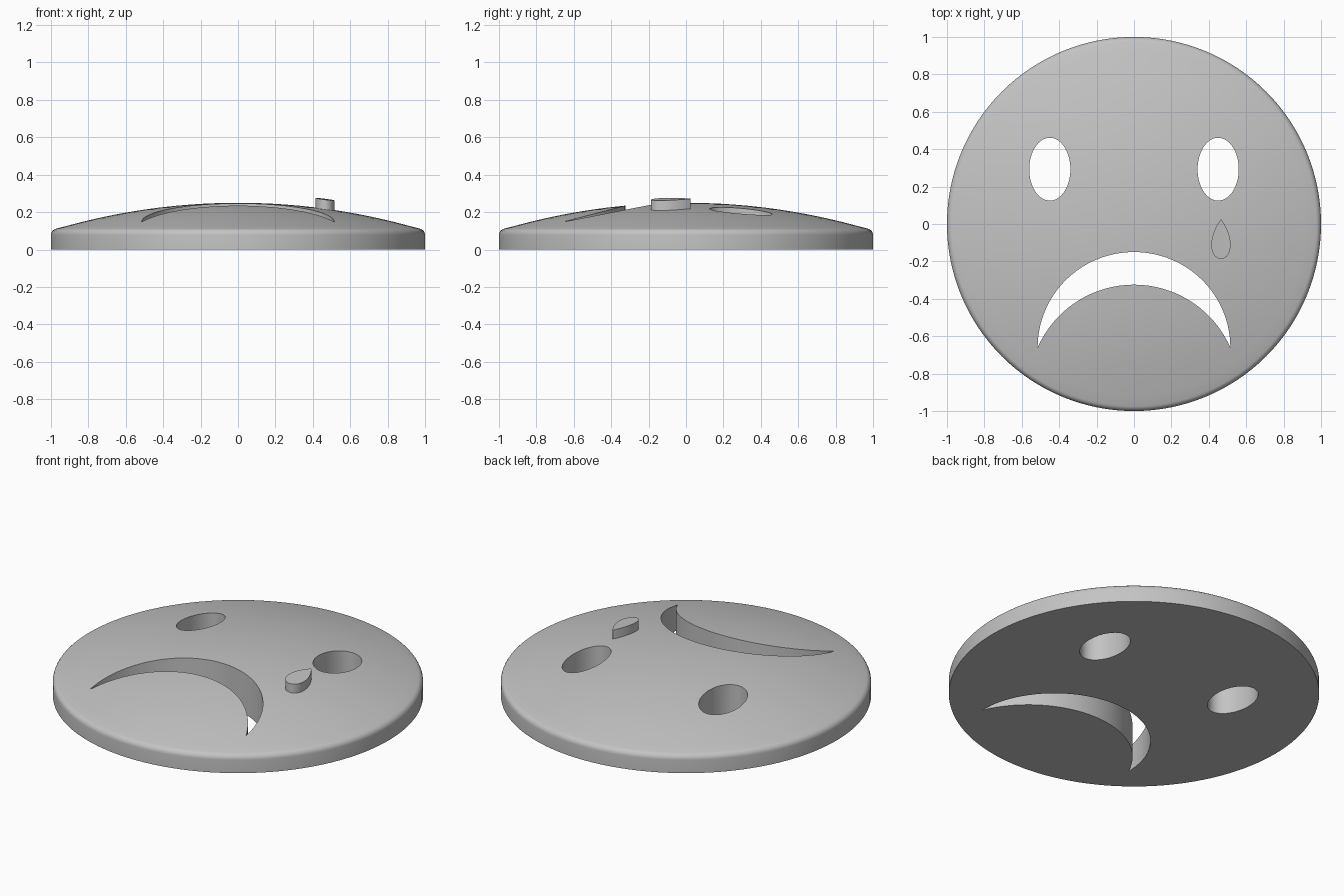
import bpy, bmesh
from math import sin, cos, pi, sqrt, atan2

if "Cube" in bpy.data.objects:
    bpy.data.objects.remove(bpy.data.objects["Cube"], do_unlink=True)

grey = bpy.data.materials.new("light_grey")
grey.diffuse_color = (0.55, 0.55, 0.55, 1)
grey.use_nodes = True
grey.node_tree.nodes["Principled BSDF"].inputs["Base Color"].default_value = (0.55, 0.55, 0.55, 1)

TOP, DOME_R, SEGMENTS = 0.25, 3.45, 128


def dome(x, y):
    """Height of the domed top above a point."""
    return TOP - DOME_R + sqrt(DOME_R ** 2 - x * x - y * y)


def finish(bm, name):
    bmesh.ops.recalc_face_normals(bm, faces=bm.faces)
    mesh = bpy.data.meshes.new(name)
    bm.to_mesh(mesh)
    bm.free()
    obj = bpy.data.objects.new(name, mesh)
    bpy.context.collection.objects.link(obj)
    mesh.materials.append(grey)
    return obj


def prism(name, outline, bottom, top):
    """Extrude an outline upright; top is a function of x and y."""
    bm = bmesh.new()
    low = [bm.verts.new((x, y, bottom)) for x, y in outline]
    high = [bm.verts.new((x, y, top(x, y))) for x, y in outline]
    bm.faces.new(low)
    bm.faces.new(high)
    n = len(outline)
    for i in range(n):
        j = (i + 1) % n
        bm.faces.new((low[i], low[j], high[j], high[i]))
    return finish(bm, name)


def activate(obj):
    bpy.ops.object.select_all(action="DESELECT")
    obj.select_set(True)
    bpy.context.view_layer.objects.active = obj


# Domed disc: flat base, short wall, rounded rim, shallow dome
rim = 0.035
rim_z = dome(1 - rim, 0) - rim
profile = [(1, 0), (1, rim_z)]
profile += [(1 - rim + rim * cos(a), rim_z + rim * sin(a))
            for a in (i * pi / 2 * 0.83 / 6 for i in range(1, 7))]
profile += [(r / 12, dome(r / 12, 0)) for r in range(11, 0, -1)]

bm = bmesh.new()
rings = [[bm.verts.new((r * cos(2 * pi * i / SEGMENTS), r * sin(2 * pi * i / SEGMENTS), z))
          for i in range(SEGMENTS)] for r, z in profile]
apex = bm.verts.new((0, 0, TOP))
bm.faces.new(rings[0])
for i in range(SEGMENTS):
    j = (i + 1) % SEGMENTS
    for a, b in zip(rings, rings[1:]):
        bm.faces.new((a[i], a[j], b[j], b[i]))
    bm.faces.new((rings[-1][i], rings[-1][j], apex))
face = finish(bm, "face_disc")

# Eye holes
cutters = []
for side, name in ((1, "left_eye_cutter"), (-1, "right_eye_cutter")):
    oval = [(side * 0.45 + 0.11 * cos(2 * pi * i / 64), 0.293 + 0.168 * sin(2 * pi * i / 64))
            for i in range(64)]
    cutters.append(prism(name, oval, -0.2, lambda x, y: 0.5))

# Downturned mouth: crescent between two arcs sharing their tips
tip_x, tip_y, inner_r = 0.515, -0.66, 0.563
inner_y = tip_y - sqrt(inner_r ** 2 - tip_x ** 2)
start = atan2(tip_y - inner_y, tip_x)
crescent = [(tip_x * cos(pi * i / 64), tip_y + 0.51 * sin(pi * i / 64)) for i in range(65)]
for i in range(1, 48):
    a = pi - start - (pi - 2 * start) * i / 48
    crescent.append((inner_r * cos(a), inner_y + inner_r * sin(a)))
cutters.append(prism("mouth_cutter", crescent, -0.2, lambda x, y: 0.5))

for cutter in cutters:
    mod = face.modifiers.new(cutter.name, "BOOLEAN")
    mod.operation = "DIFFERENCE"
    mod.solver = "EXACT"
    mod.object = cutter
    activate(face)
    bpy.ops.object.modifier_apply(modifier=mod.name)
    bpy.data.objects.remove(cutter, do_unlink=True)

# Raised teardrop below the left eye
tear = []
for i in range(40):
    t = 2 * pi * i / 40
    tear.append((0.465 + 0.064 * sin(t) * sin(t / 2) ** 0.8,
                 -0.081 + 0.106 * cos(t)))
teardrop = prism("teardrop", tear, 0.15, lambda x, y: dome(x, y) + 0.053)

for obj in (face, teardrop):
    activate(obj)
    bpy.ops.object.shade_smooth_by_angle(angle=pi / 6)
